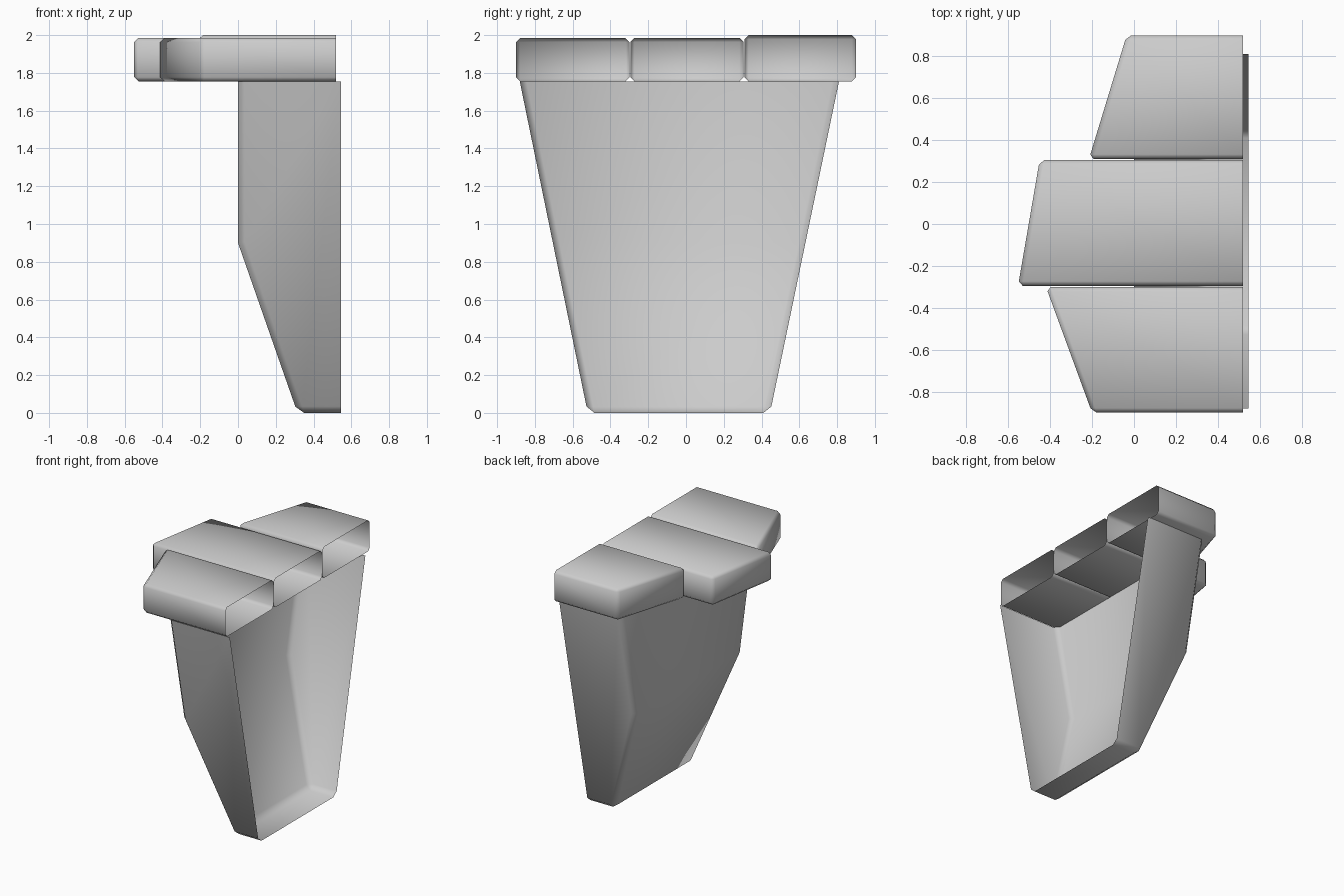
import bpy, bmesh, math

cube = bpy.data.objects.get("Cube")
if cube:
    bpy.data.objects.remove(cube, do_unlink=True)

grey = bpy.data.materials.new("plain grey")
grey.use_nodes = True
colour = (0.6, 0.6, 0.6, 1)
grey.diffuse_color = colour
grey.node_tree.nodes["Principled BSDF"].inputs["Base Color"].default_value = colour


def shell(name, low, high, is_open, bevel):
    """Join two matching outlines into a solid, open some sides, chamfer the folds."""
    bm = bmesh.new()
    a = [bm.verts.new(p) for p in low]
    b = [bm.verts.new(p) for p in high]
    bm.faces.new(a)
    bm.faces.new(b)
    for i in range(len(a)):
        j = (i + 1) % len(a)
        bm.faces.new((a[i], a[j], b[j], b[i]))
    bmesh.ops.recalc_face_normals(bm, faces=bm.faces)
    bm.normal_update()
    gone = [f for f in bm.faces if is_open(f)]
    bmesh.ops.delete(bm, geom=gone, context="FACES")
    folds = [e for e in bm.edges if len(e.link_faces) == 2
             and e.calc_face_angle() > math.radians(35)]
    bmesh.ops.bevel(bm, geom=folds, offset=bevel, offset_type="OFFSET",
                    segments=1, profile=0.5, affect="EDGES")
    for f in bm.faces:
        f.smooth = True
    mesh = bpy.data.meshes.new(name)
    bm.to_mesh(mesh)
    bm.free()
    mesh.materials.append(grey)
    obj = bpy.data.objects.new(name, mesh)
    bpy.context.collection.objects.link(obj)


# Tapered body: side profile in x and z, walls leaning inwards to the bottom
TOP = 1.755
profile = [(0.545, 0), (0.315, 0), (0, 0.9), (0, TOP), (0.545, TOP)]


def wall(bottom_y, top_y):
    return [(x, bottom_y + (top_y - bottom_y) * z / TOP, z) for x, z in profile]


shell("tapered_body", wall(-0.52, -0.88), wall(0.445, 0.81),
      lambda f: f.normal.x > 0.9 or f.normal.z > 0.9, 0.035)

# Three hollow cap blocks, open towards +x: y range, back x at each end, top z
blocks = {
    "front_cap": (-0.9, -0.3, -0.2, -0.42, 1.985),
    "middle_cap": (-0.295, 0.305, -0.553, -0.45, 1.985),
    "rear_cap": (0.31, 0.9, -0.215, -0.035, 2.0),
}
for name, (y0, y1, x0, x1, top) in blocks.items():
    outline = [(0.52, y0), (x0, y0), (x1, y1), (0.52, y1)]
    shell(name, [(x, y, 1.755) for x, y in outline], [(x, y, top) for x, y in outline],
          lambda f: f.normal.x > 0.9, 0.022)
